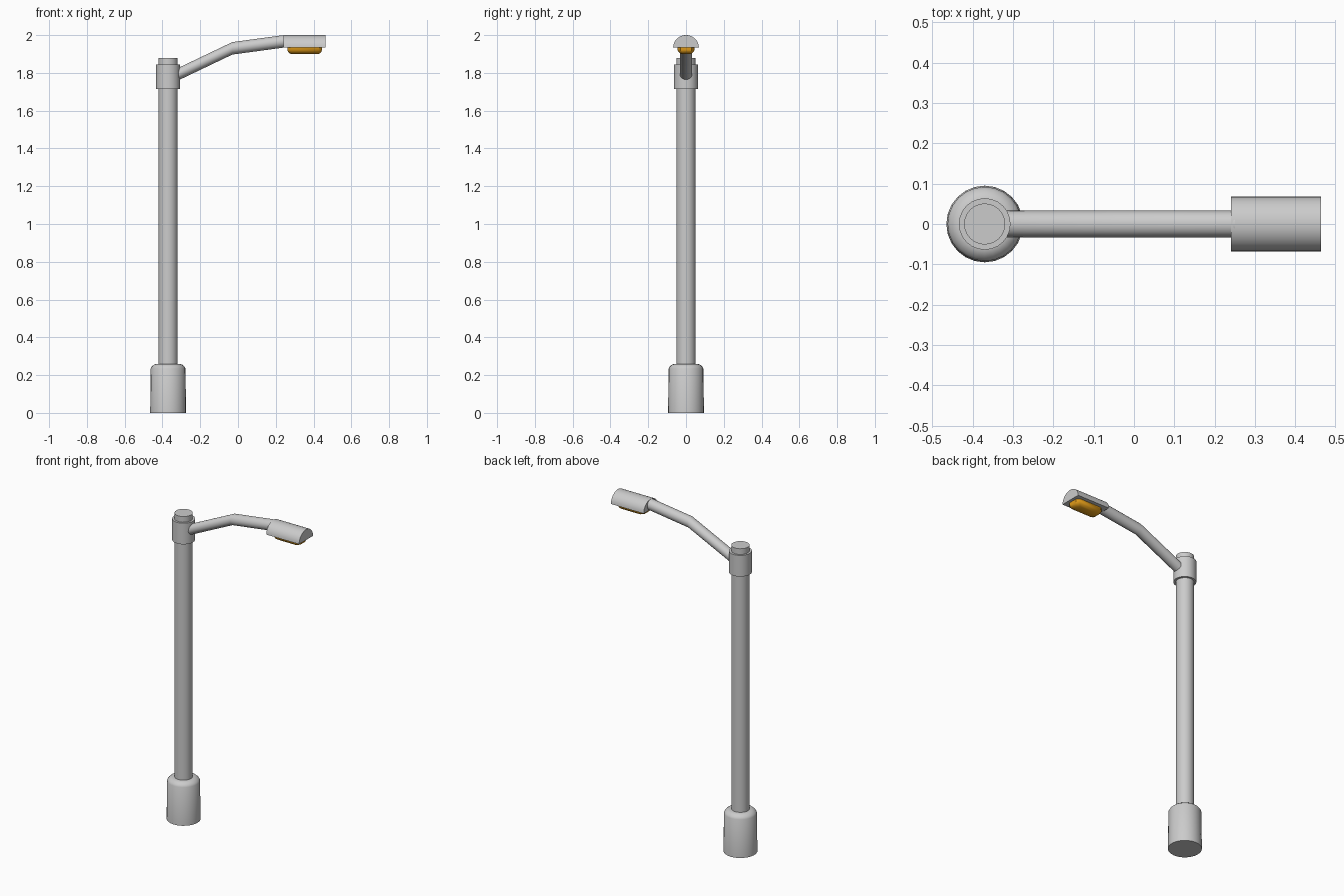
import bpy, bmesh, math

if "Cube" in bpy.data.objects:
    bpy.data.objects.remove(bpy.data.objects["Cube"])

POLE_X = -0.37


def loft(name, rings, angle=30):
    """Skin a list of closed point rings and cap both ends."""
    bm = bmesh.new()
    loops = [[bm.verts.new(p) for p in ring] for ring in rings]
    n = len(loops[0])
    for a, b in zip(loops, loops[1:]):
        for i in range(n):
            j = (i + 1) % n
            bm.faces.new((a[i], a[j], b[j], b[i]))
    bm.faces.new(loops[0][::-1])
    bm.faces.new(loops[-1])
    bmesh.ops.recalc_face_normals(bm, faces=bm.faces)
    mesh = bpy.data.meshes.new(name)
    bm.to_mesh(mesh)
    bm.free()
    obj = bpy.data.objects.new(name, mesh)
    bpy.context.collection.objects.link(obj)
    mesh.shade_smooth()
    mesh.set_sharp_from_angle(angle=math.radians(angle))
    return obj


def circle(n):
    return [(math.cos(2 * math.pi * i / n), math.sin(2 * math.pi * i / n)) for i in range(n)]


def lathe(name, profile, n=24):
    """Turn a (radius, z) profile around the pole axis."""
    return loft(name, [[(POLE_X + r * c, r * s, z) for c, s in circle(n)] for r, z in profile])


# Upright parts
lathe("base", [(0.095, 0), (0.092, 0.235), (0.086, 0.246), (0.074, 0.256), (0.062, 0.26)])
lathe("pole", [(0.051, 0.25), (0.051, 1.88)])
lathe("collar", [(0.064, 1.715), (0.064, 1.845)])

# Bent arm, with vertical sections at each joint
path = [(-0.34, 1.782), (-0.03, 1.93), (0.25, 1.968)]
loft("arm", [[(x, 0.033 * c, z + 0.033 * s) for c, s in circle(20)] for x, z in path])

# Half-round lamp housing
arc = [(0.068 * math.cos(math.pi * i / 16), 1.935 + 0.065 * math.sin(math.pi * i / 16))
       for i in range(17)]
loft("lamp_housing", [[(x, y, z) for y, z in arc] for x in (0.24, 0.463)])

# Lamp lens: shallow tray with clipped corners, rounded underneath
def lens_ring(hx, hy, z, cut=0.016):
    pts = [(hx, hy - cut), (hx - cut, hy), (cut - hx, hy), (-hx, hy - cut),
           (-hx, cut - hy), (cut - hx, -hy), (hx - cut, -hy), (hx, cut - hy)]
    return [(0.353 + x, y, z) for x, y in pts]


lens = loft("lamp_lens", [lens_ring(0.092, 0.045, 1.94), lens_ring(0.092, 0.045, 1.921),
                          lens_ring(0.086, 0.037, 1.908), lens_ring(0.074, 0.025, 1.9)], 40)
amber = bpy.data.materials.new("amber")
amber.diffuse_color = (0.8, 0.35, 0.01, 1)
amber.use_nodes = True
amber.node_tree.nodes["Principled BSDF"].inputs["Base Color"].default_value = amber.diffuse_color
lens.data.materials.append(amber)
